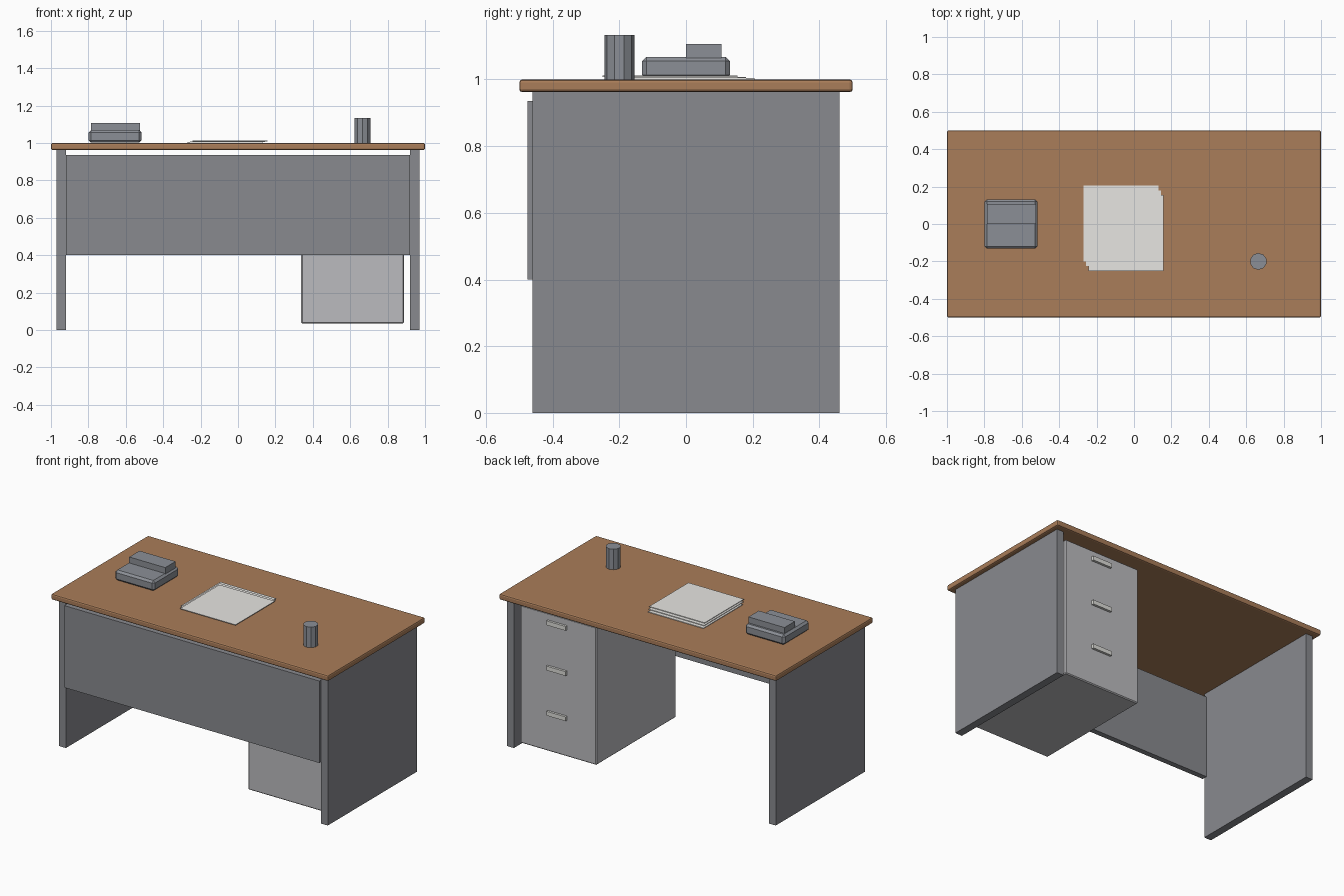
import bpy, bmesh, math
from mathutils import Vector, Matrix

if "Cube" in bpy.data.objects:
    bpy.data.objects.remove(bpy.data.objects["Cube"])


def mat(name, rgb):
    m = bpy.data.materials.new(name)
    m.diffuse_color = (*rgb, 1)
    m.use_nodes = True
    m.node_tree.nodes["Principled BSDF"].inputs["Base Color"].default_value = m.diffuse_color
    return m


WOOD = mat("brown wood", (0.40, 0.205, 0.10))
PANEL = mat("dark grey panel", (0.25, 0.255, 0.275))
CABINET = mat("light grey cabinet", (0.50, 0.50, 0.52))
HANDLE = mat("pale handle", (0.72, 0.72, 0.69))
PAPER = mat("paper white", (0.80, 0.79, 0.76))
DEVICE = mat("grey accessory", (0.26, 0.275, 0.305))


def finish(name, bm, material):
    me = bpy.data.meshes.new(name)
    bm.to_mesh(me)
    bm.free()
    me.materials.append(material)
    ob = bpy.data.objects.new(name, me)
    bpy.context.collection.objects.link(ob)
    return ob


def box(name, lo, hi, material, bevel=0.0, segments=1):
    lo, hi = Vector(lo), Vector(hi)
    bm = bmesh.new()
    bmesh.ops.create_cube(bm, size=1)
    size = hi - lo
    for v in bm.verts:
        v.co = (lo + hi) / 2 + Vector(a * b for a, b in zip(v.co, size))
    if bevel:
        bmesh.ops.bevel(bm, geom=bm.edges[:], offset=bevel, segments=segments,
                        profile=0.5, affect='EDGES')
    return finish(name, bm, material)


# Desk top with eased edges
box("desk_top", (-1, -0.5, 0.962), (1, 0.5, 1.0), WOOD, 0.009, 2)

# Side panels
for side, s in (("left", -1), ("right", 1)):
    x0, x1 = sorted((s * 0.92, s * 0.97))
    box(side + "_side_panel", (x0, -0.46, 0), (x1, 0.46, 0.962), PANEL)

# Front panel, hanging between the sides
box("front_panel", (-0.92, -0.475, 0.40), (0.92, -0.44, 0.935), PANEL)

# Drawer cabinet with three handles on the back face
box("drawer_cabinet", (0.338, -0.38, 0.035), (0.888, 0.44, 0.935), CABINET, 0.006)
for i in range(3):
    z = 0.876 - i * 0.295
    box(f"drawer_handle_{i + 1}", (0.55, 0.435, z - 0.014), (0.69, 0.455, z + 0.014), HANDLE)

# Fanned stack of paper sheets
for i in range(3):
    dx, dy, z = i * 0.0135, -i * 0.025, 1.0 + i * 0.004
    box(f"paper_sheet_{i + 1}", (-0.27 + dx, -0.20 + dy, z),
        (0.13 + dx, 0.205 + dy, z + 0.004), PAPER)

# Desk telephone
box("phone_base", (-0.80, -0.132, 1.001), (-0.515, 0.132, 1.068), DEVICE, 0.013)
box("phone_handset", (-0.785, 0.0, 1.06), (-0.525, 0.106, 1.107), DEVICE)

# Pen cup
bm = bmesh.new()
bmesh.ops.create_cone(bm, cap_ends=True, segments=10, radius1=0.045, radius2=0.045,
                      depth=0.134, matrix=Matrix.Translation((0.665, -0.2, 1.067)))
finish("pen_cup", bm, DEVICE)
